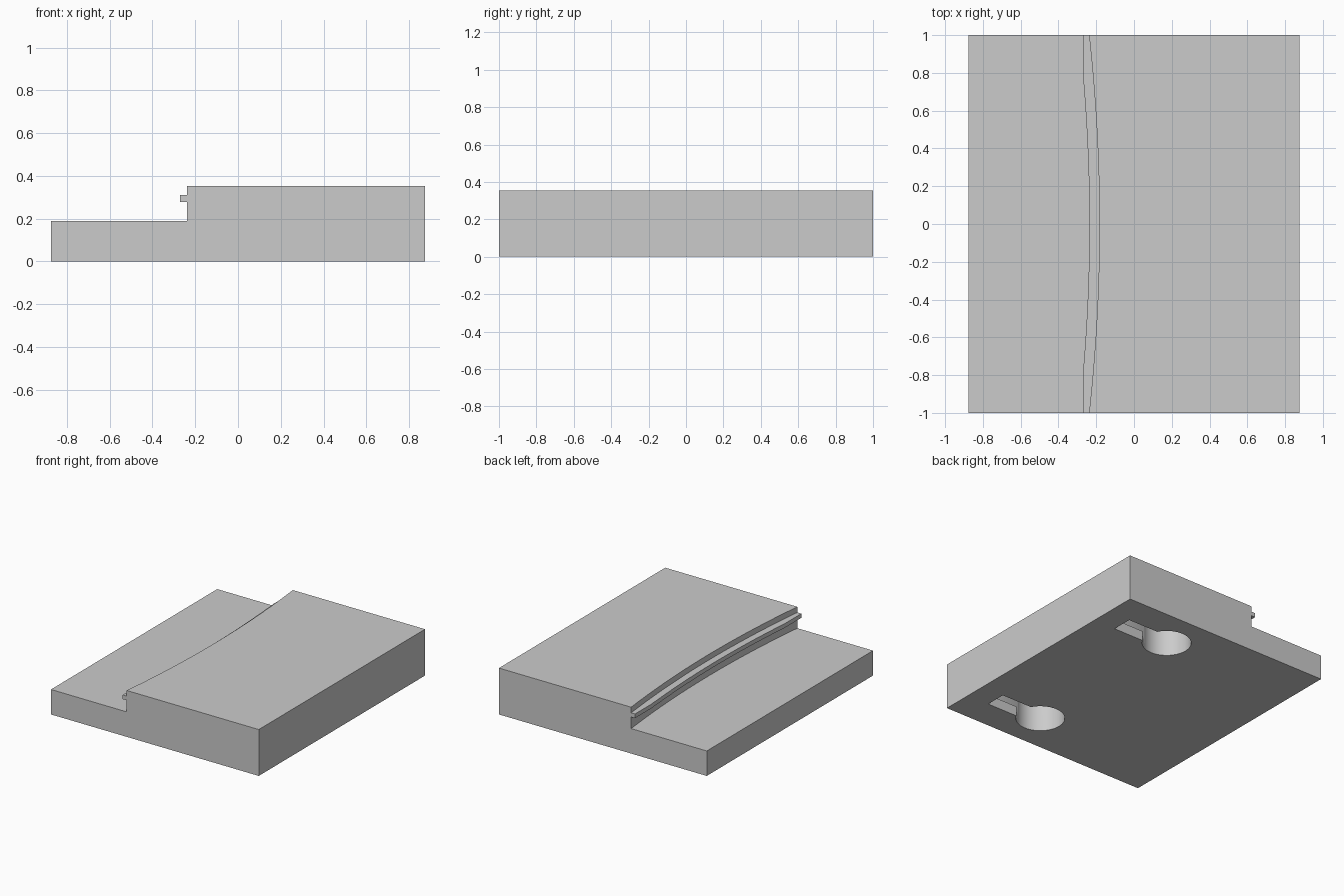
import bpy, bmesh, math

old = bpy.data.objects.get("Cube")
if old:
    bpy.data.objects.remove(old)

HALF_X, TOP, LOW = 0.875, 0.353, 0.19
SECTIONS = 32

grey = bpy.data.materials.new("plain grey")
grey.use_nodes = True
grey.diffuse_color = (0.6, 0.6, 0.6, 1)
grey.node_tree.nodes["Principled BSDF"].inputs["Base Color"].default_value = (0.6, 0.6, 0.6, 1)


def make_object(name, bm):
    bmesh.ops.recalc_face_normals(bm, faces=bm.faces)
    mesh = bpy.data.meshes.new(name)
    bm.to_mesh(mesh)
    bm.free()
    mesh.materials.append(grey)
    obj = bpy.data.objects.new(name, mesh)
    bpy.context.collection.objects.link(obj)
    return obj


def profile(y):
    """Stepped cross-section whose wall bows along the depth."""
    wall = -0.183 - 0.055 * y * y
    tongue = max(wall - 0.053, -0.271)
    return [(-HALF_X, 0), (HALF_X, 0), (HALF_X, TOP), (wall, TOP),
            (wall, 0.31), (tongue, 0.31), (tongue, 0.278), (wall, 0.278),
            (wall, LOW), (-HALF_X, LOW)]


# Stepped block with curved wall and tongue, lofted from front to back
bm = bmesh.new()
rings = []
for i in range(SECTIONS + 1):
    y = -1 + 2 * i / SECTIONS
    rings.append([bm.verts.new((x, y, z)) for x, z in profile(y)])
for a, b in zip(rings, rings[1:]):
    for j in range(len(a)):
        k = (j + 1) % len(a)
        bm.faces.new((a[j], a[k], b[k], b[j]))
bm.faces.new(rings[0])
bm.faces.new(rings[-1])
bmesh.ops.dissolve_limit(bm, angle_limit=0.001, verts=bm.verts, edges=bm.edges)
body = make_object("stepped_block", bm)


def box(name, x0, x1, y, half_width, z0, z1):
    bm = bmesh.new()
    bmesh.ops.create_cube(bm, size=1)
    for v in bm.verts:
        v.co.x = x1 if v.co.x > 0 else x0
        v.co.y = y + half_width * (1 if v.co.y > 0 else -1)
        v.co.z = z1 if v.co.z > 0 else z0
    return make_object(name, bm)


def cylinder(name, x, y, radius, z0, z1):
    bm = bmesh.new()
    bmesh.ops.create_cone(bm, cap_ends=True, segments=48, radius1=radius,
                          radius2=radius, depth=z1 - z0)
    bmesh.ops.translate(bm, verts=bm.verts, vec=(x, y, (z0 + z1) / 2))
    return make_object(name, bm)


def cut(cutter):
    bpy.context.view_layer.objects.active = body
    mod = body.modifiers.new("cut", 'BOOLEAN')
    mod.operation = 'DIFFERENCE'
    mod.solver = 'EXACT'
    mod.object = cutter
    bpy.ops.object.modifier_apply(modifier=mod.name)
    bpy.data.objects.remove(cutter)


# Two keyhole hangers in the underside: round entry, narrow neck, wider cavity
for y in (-0.69, 0.69):
    cut(cylinder("entry_cutter", 0.28, y, 0.172, -0.1, 0.22))
    cut(box("neck_cutter", 0.3, 0.69, y, 0.08, -0.1, 0.1))
    cut(box("cavity_cutter", 0.29, 0.69, y, 0.15, 0.075, 0.21))

# Smooth the curved walls, keep corners crisp
bpy.ops.object.select_all(action='DESELECT')
body.select_set(True)
bpy.context.view_layer.objects.active = body
bpy.ops.object.shade_smooth_by_angle(angle=math.radians(30))
